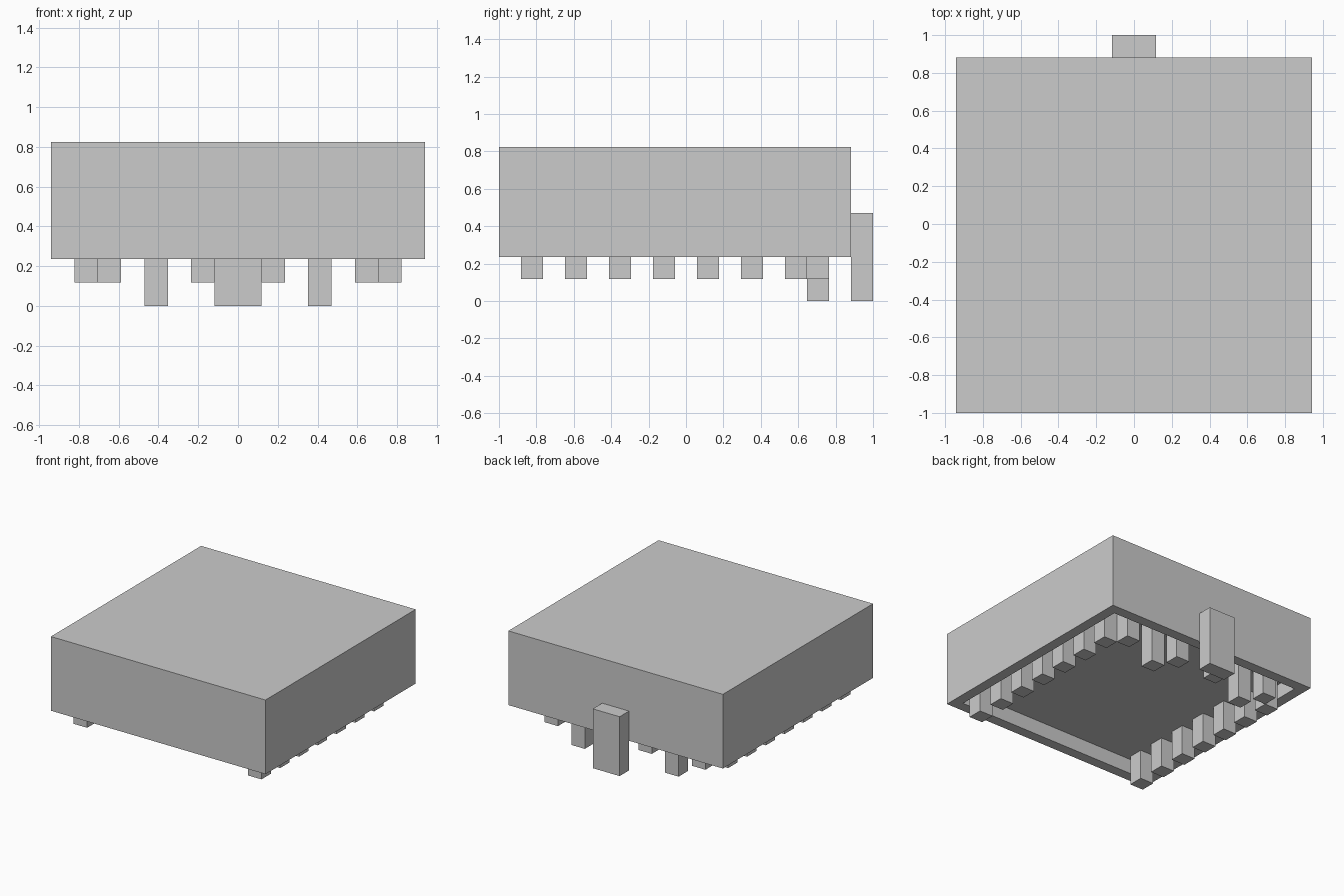
import bpy, bmesh
from mathutils import Matrix, Vector

if "Cube" in bpy.data.objects:
    bpy.data.objects.remove(bpy.data.objects["Cube"])

U = 2 / 17              # one grid cell; the whole model sits on this grid
X0, Y0 = -8 * U, -1.0   # left / front corner of the lid


def cell_box(name, x, y, z, sx, sy, sz):
    """Box given by its low corner and size, in grid cells."""
    size = Vector((sx, sy, sz)) * U
    centre = Vector((X0 + x * U, Y0 + y * U, z * U)) + size / 2
    bm = bmesh.new()
    bmesh.ops.create_cube(bm, size=1, matrix=Matrix.Translation(centre) @ Matrix.Diagonal((*size, 1)))
    mesh = bpy.data.meshes.new(name)
    bm.to_mesh(mesh)
    bm.free()
    obj = bpy.data.objects.new(name, mesh)
    bpy.context.collection.objects.link(obj)
    return obj


# lid: block with a shallow recess in its underside
lid = cell_box("lid", 0, 0, 2, 16, 16, 5)
bm = bmesh.new()
bm.from_mesh(lid.data)
bm.normal_update()
bottom = min(bm.faces, key=lambda f: f.calc_center_median().z)
bmesh.ops.inset_region(bm, faces=[bottom], thickness=U)
ext = bmesh.ops.extrude_face_region(bm, geom=[bottom])
verts = [g for g in ext["geom"] if isinstance(g, bmesh.types.BMVert)]
bmesh.ops.translate(bm, verts=verts, vec=(0, 0, U))
if bottom.is_valid:
    bmesh.ops.delete(bm, geom=[bottom], context='FACES_ONLY')
bmesh.ops.recalc_face_normals(bm, faces=bm.faces)
bm.to_mesh(lid.data)
bm.free()

# latch on the back
cell_box("latch", 7, 16, 0, 2, 1, 4)

# teeth hang from the recess ceiling, mirrored left and right
for side, flip in (("left", False), ("right", True)):
    def column(x):
        return 15 - x if flip else x
    for i, y in enumerate(range(1, 14, 2)):
        cell_box(f"{side}_side_tooth_{i + 1}", column(1), y, 1, 1, 1, 2)
    # back row, the middle one is a long fang
    for name, x, z in (("outer_tooth", 2, 1), ("fang", 4, 0), ("inner_tooth", 6, 1)):
        cell_box(f"{side}_back_{name}", column(x), 14, z, 1, 1, 3 - z)
